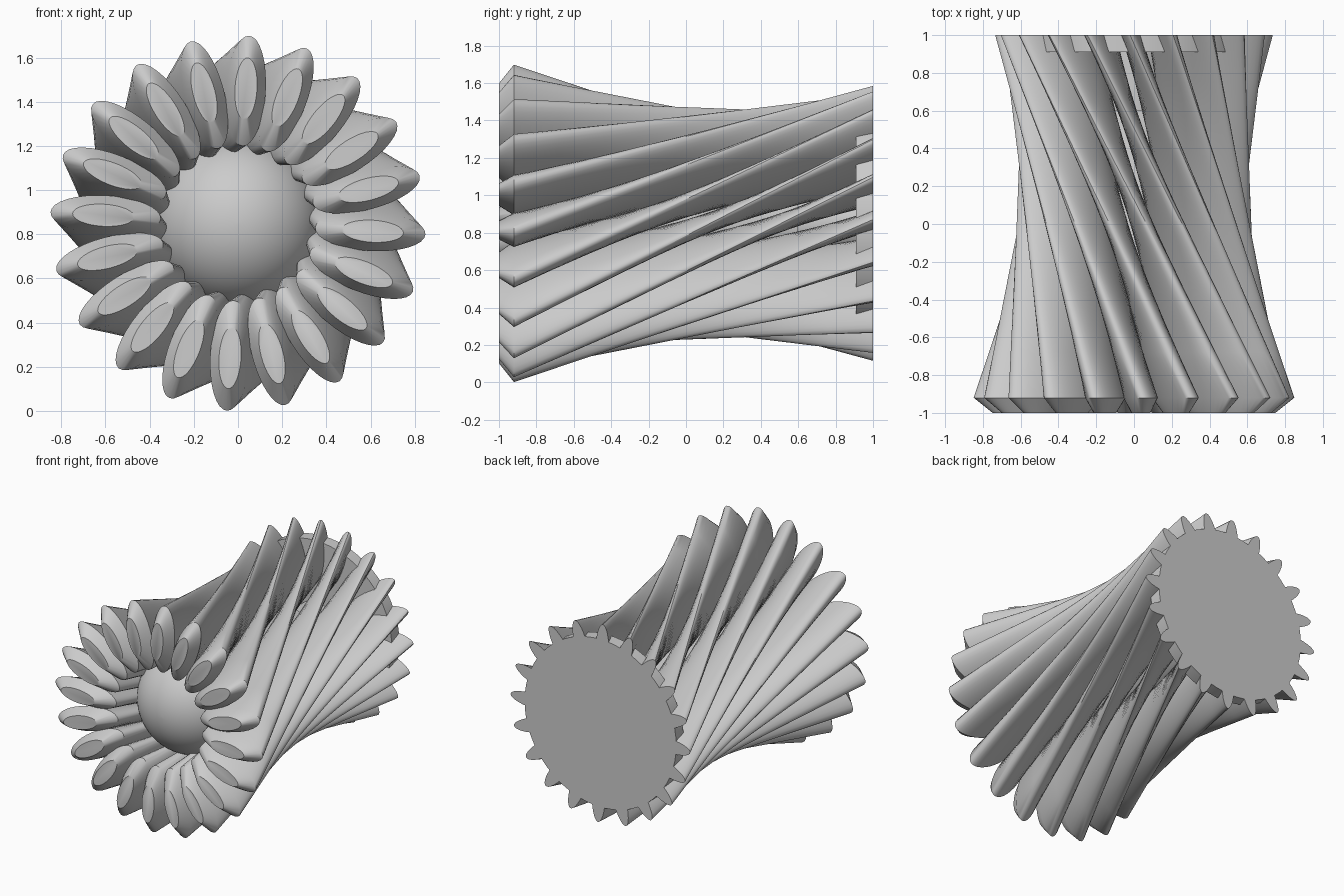
import bpy, bmesh, math

if "Cube" in bpy.data.objects:
    bpy.data.objects.remove(bpy.data.objects["Cube"])

CZ = 0.85          # height of the long axis
BLADES = 20
START = math.radians(86.6)
TWIST = math.radians(77)


def finish(bm, name, angle=35):
    bmesh.ops.recalc_face_normals(bm, faces=bm.faces)
    me = bpy.data.meshes.new(name)
    bm.to_mesh(me)
    bm.free()
    ob = bpy.data.objects.new(name, me)
    bpy.context.collection.objects.link(ob)
    bpy.ops.object.select_all(action='DESELECT')
    ob.select_set(True)
    bpy.context.view_layer.objects.active = ob
    bpy.ops.object.shade_smooth_by_angle(angle=math.radians(angle))
    return ob


def bridge(bm, rings):
    n = len(rings[0])
    for r0, r1 in zip(rings, rings[1:]):
        for i in range(n):
            j = (i + 1) % n
            bm.faces.new((r0[i], r0[j], r1[j], r1[i]))
    bm.faces.new(rings[0])
    bm.faces.new(rings[-1])


def lathe(name, profile, seg=64):
    """Closed solid around the y axis from (y, radius) points."""
    bm = bmesh.new()
    rings = [[bm.verts.new((r * math.cos(2 * math.pi * i / seg), y,
                            CZ + r * math.sin(2 * math.pi * i / seg)))
              for i in range(seg)] for y, r in profile]
    bridge(bm, rings)
    return finish(bm, name)


def ellipse(theta, y, centre, a, b, n=32):
    """Ellipse with its long axis pointing radially at angle theta."""
    c, s = math.cos(theta), math.sin(theta)
    pts = []
    for i in range(n):
        t = 2 * math.pi * i / n
        u, v = centre + a * math.cos(t), b * math.sin(t)
        pts.append((u * c - v * s, y, CZ + u * s + v * c))
    return pts


# twisted straight-ruled blades with a chamfered front end
STEPS = 8
for k in range(BLADES):
    th = START - k * 2 * math.pi / BLADES
    bm = bmesh.new()
    tip = ellipse(th, -1.0, 0.61, 0.14, 0.05)
    front = ellipse(th, -0.92, 0.60, 0.25, 0.09)
    back = ellipse(th + TWIST, 1.0, 0.535, 0.20, 0.055)
    sections = [tip]
    for s in range(STEPS + 1):
        f = s / STEPS
        sections.append([tuple(p + (q - p) * f for p, q in zip(P, Q))
                         for P, Q in zip(front, back)])
    bridge(bm, [[bm.verts.new(p) for p in sec] for sec in sections])
    finish(bm, f"blade_{k + 1:02d}")

# round-nosed core tapering toward the back
nose = [(-0.5 - 0.39 * math.cos(a), 0.39 * math.sin(a))
        for a in (math.radians(1 + 89 * i / 16) for i in range(17))]
lathe("core", nose + [(-0.2, 0.365), (0.2, 0.30), (0.6, 0.25)])

# shaft joining the core to the back plate
lathe("shaft", [(0.58, 0.17), (0.93, 0.17)])

# back plate
lathe("back_plate", [(0.91, 0.62), (1.0, 0.62)])
